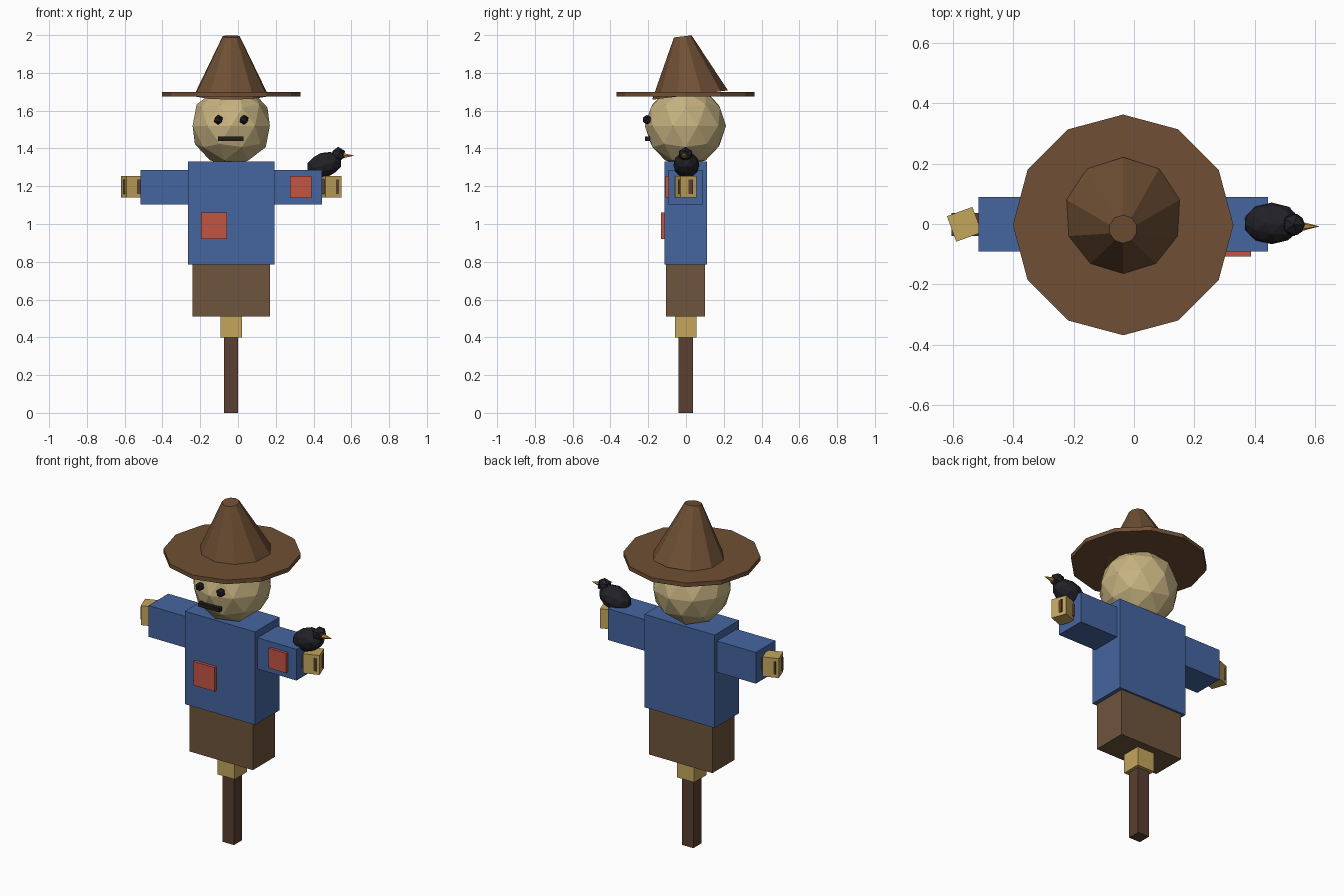
import bpy
from math import radians, pi

if "Cube" in bpy.data.objects:
    bpy.data.objects.remove(bpy.data.objects["Cube"])

CX = -0.036  # post axis; the bird widens the right side


def material(name, rgb):
    m = bpy.data.materials.new(name)
    m.diffuse_color = (*rgb, 1)
    m.use_nodes = True
    m.node_tree.nodes["Principled BSDF"].inputs["Base Color"].default_value = m.diffuse_color
    return m


WOOD = material("wood", (0.10, 0.05, 0.03))
STRAW = material("straw", (0.55, 0.38, 0.11))
SHIRT = material("shirt", (0.06, 0.13, 0.35))
TROUSERS = material("trousers", (0.155, 0.09, 0.045))
PATCH = material("patch", (0.55, 0.09, 0.06))
SACK = material("sack", (0.57, 0.45, 0.22))
HAT = material("hat", (0.16, 0.08, 0.035))
DARK = material("dark", (0.015, 0.012, 0.012))
FEATHER = material("feather", (0.015, 0.015, 0.02))
BEAK = material("beak", (0.6, 0.28, 0.04))


def finish(name, mat):
    o = bpy.context.object
    o.name = name
    o.data.materials.append(mat)
    return o


def box(name, mat, x, y, z, turn=0):
    """Box from (min, max) ranges, turned about z."""
    r = (x, y, z)
    bpy.ops.mesh.primitive_cube_add(size=1, location=[(a + b) / 2 for a, b in r],
                                    rotation=(0, 0, turn))
    o = finish(name, mat)
    o.scale = [b - a for a, b in r]
    return o


def ball(name, mat, loc, radius, sub, scale=(1, 1, 1), rot=(0, 0, 0)):
    bpy.ops.mesh.primitive_ico_sphere_add(subdivisions=sub, radius=radius,
                                          location=loc, rotation=rot)
    o = finish(name, mat)
    o.scale = scale
    return o


def cone(name, mat, loc, sides, r1, r2, depth, rot=(0, 0, 0)):
    bpy.ops.mesh.primitive_cone_add(vertices=sides, radius1=r1, radius2=r2,
                                    depth=depth, location=loc, rotation=rot)
    return finish(name, mat)


# Wooden frame
box("post", WOOD, (CX - .037, CX + .037), (-.039, .036), (0, 1.35))
box("crossbar", WOOD, (CX - .57, CX + .57), (-.039, .036), (1.16, 1.235))

# Clothes
box("shirt_body", SHIRT, (CX - .228, CX + .228), (-.115, .112), (.785, 1.33))
box("trousers", TROUSERS, (CX - .206, CX + .206), (-.105, .101), (.51, .79))
box("straw_bottom", STRAW, (CX - .056, CX + .056), (-.059, .055), (.398, .515))
for side, s in (("left", -1), ("right", 1)):
    ends = sorted((CX + s * .2, CX + s * .48))
    box(side + "_sleeve", SHIRT, ends, (-.092, .09), (1.104, 1.287))
    hx = CX + s * .527
    box(side + "_straw_hand", STRAW, (hx - .045, hx + .045), (-.046, .044),
        (1.14, 1.254), radians(20))
box("body_patch", PATCH, (-.197, -.059), (-.132, -.11), (.92, 1.06))
box("sleeve_patch", PATCH, (.274, .388), (-.108, -.085), (1.138, 1.254))

# Head and face
ball("head", SACK, (CX, -.003, 1.52), .215, 2)
for side, s in (("left", -1), ("right", 1)):
    ball(side + "_eye", DARK, (CX + s * .068, -.206, 1.552), .026, 1)
box("mouth", DARK, (CX - .07, CX + .033 * 2), (-.217, -.19), (1.439, 1.463))

# Hat, with the crown tipped slightly forward
cone("hat_brim", HAT, (CX, -.003, 1.688), 12, .366, .366, .024)
cone("hat_crown", HAT, (CX, .002, 1.838), 10, .202, .047, .313, (radians(7), 0, 0))

# Bird perched on the right sleeve
ball("bird_body", FEATHER, (.457, .002, 1.313), .069, 2, (1.4, 1, .95),
     (0, radians(-17), 0))
ball("bird_head", FEATHER, (.53, -.002, 1.368), .041, 1)
cone("bird_beak", BEAK, (.585, -.008, 1.362), 6, .016, 0, .062, (0, pi / 2, 0))
